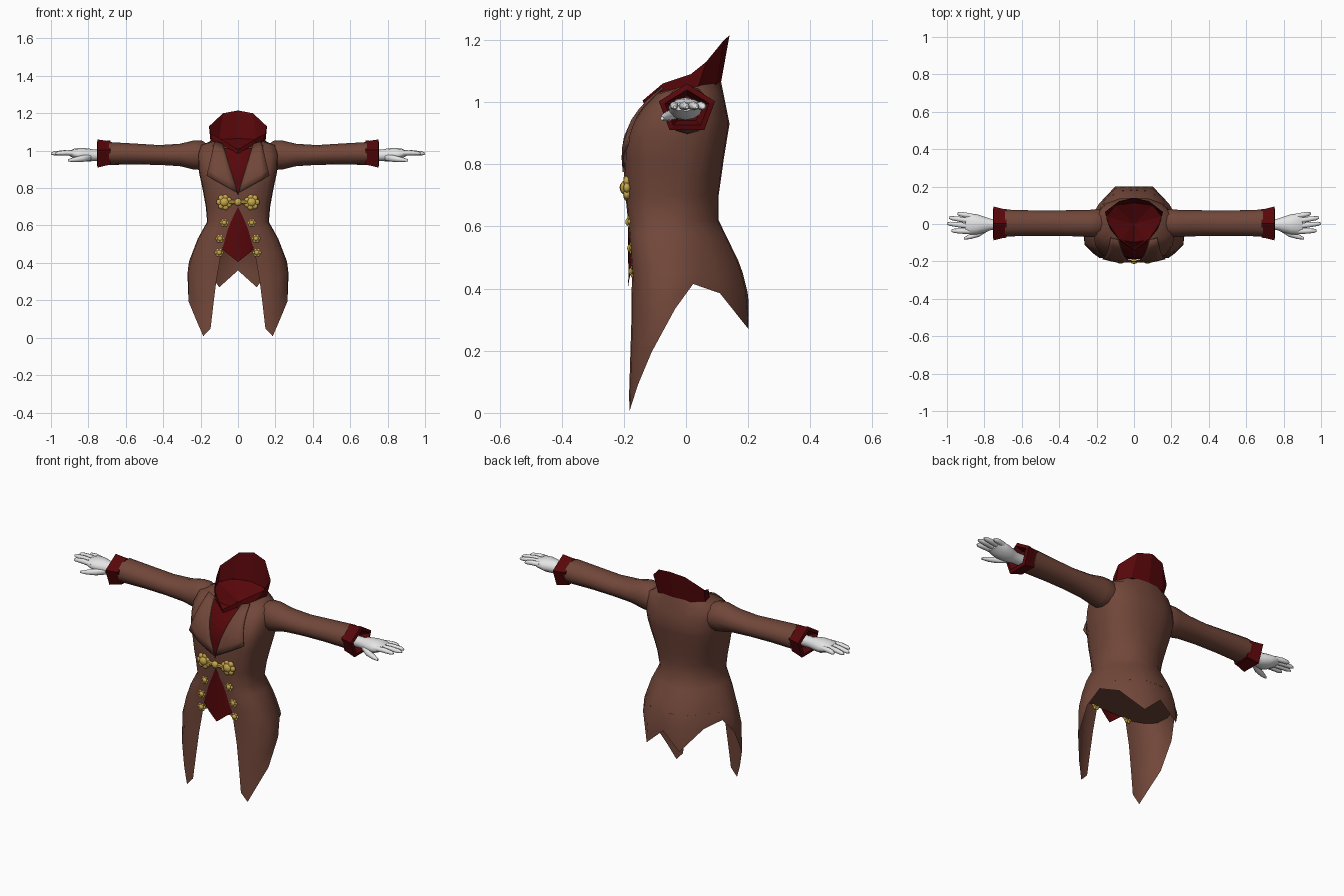
import bpy, bmesh, math
from mathutils import Vector, Matrix

if "Cube" in bpy.data.objects:
    bpy.data.objects.remove(bpy.data.objects["Cube"], do_unlink=True)


def material(name, rgb):
    m = bpy.data.materials.new(name)
    m.use_nodes = True
    m.diffuse_color = (*rgb, 1)
    m.node_tree.nodes["Principled BSDF"].inputs["Base Color"].default_value = (*rgb, 1)
    return m


BROWN = material("coat brown", (0.165, 0.062, 0.041))
RED = material("dark red", (0.095, 0.002, 0.003))
GOLD = material("gold", (0.58, 0.39, 0.07))
WHITE = material("glove white", (0.78, 0.78, 0.78))


def finish(name, bm, mat, smooth=None, mirror=True):
    bmesh.ops.remove_doubles(bm, verts=bm.verts, dist=0.0005)
    bmesh.ops.recalc_face_normals(bm, faces=bm.faces)
    me = bpy.data.meshes.new(name)
    bm.to_mesh(me)
    bm.free()
    me.materials.append(mat)
    ob = bpy.data.objects.new(name, me)
    bpy.context.collection.objects.link(ob)
    if mirror:
        ob.modifiers.new("mirror", "MIRROR").merge_threshold = 0.001
    if smooth:
        bpy.ops.object.select_all(action="DESELECT")
        ob.select_set(True)
        bpy.context.view_layer.objects.active = ob
        bpy.ops.object.shade_smooth_by_angle(angle=math.radians(smooth))
    return ob


def grid(bm, rows, closed=False):
    """Skin rows of points with quads."""
    vs = [[bm.verts.new(p) for p in r] for r in rows]
    n = len(rows[0])
    for a, b in zip(vs, vs[1:]):
        for i in range(n if closed else n - 1):
            j = (i + 1) % n
            bm.faces.new((a[i], a[j], b[j], b[i]))
    return vs


def tube(bm, rings, sides):
    """Capped tube along x from (x, y, z, radius_y, radius_z) rings."""
    rows = [[(x, y + ry * math.sin(math.tau * i / sides), z + rz * math.cos(math.tau * i / sides))
             for i in range(sides)] for x, y, z, ry, rz in rings]
    vs = grid(bm, rows, True)
    bm.faces.new(vs[0])
    bm.faces.new(vs[-1])


def interp(table, t):
    if t <= table[0][0]:
        return table[0][1]
    for (a, p), (b, q) in zip(table, table[1:]):
        if t <= b:
            return p + (q - p) * (t - a) / (b - a)
    return table[-1][1]


# Coat measurements by height: half width, front, back, opening edge
WIDTH = [(0, .27), (.34, .27), (.4, .265), (.53, .215), (.62, .165), (.7, .172), (.8, .19),
         (.9, .212), (.98, .215), (1.03, .2), (1.06, .165)]
FRONT = [(0, -.185), (.42, -.172), (.62, -.187), (.75, -.2), (.88, -.195), (.95, -.165),
         (1, -.125), (1.05, -.07)]
BACK = [(.27, .207), (.38, .2), (.47, .178), (.62, .105), (.7, .105), (.82, .122), (.93, .14), (1.04, .118)]
EDGE = [(0, .15), (.07, .145), (.39, .105), (.47, .085), (.6, .048), (.7, 0), (.78, 0), (1.04, .08)]
# Cross-section from front to back, and how much squarer it gets at the shoulder blades
ROUND = [(0, -1), (.6, -.98), (.82, -.85), (.98, -.62), (1, -.2), (.92, .12), (.7, .55), (.37, .97), (0, 1)]
SQUARE = [0, 0, 0, 0, .2, .36, .24, 0, 0]
HEM = [.05, .008, .09, .195, .335, .415, .385, .27, .36]
NECK = [(.07, -.085, 1.03), (.09, -.07, 1.035), (.12, -.03, 1.045), (.13, -.01, 1.05), (.14, .02, 1.052),
        (.143, .045, 1.055), (.115, .087, 1.06), (.06, .107, 1.065), (0, .113, 1.065)]


def coat_point(k, z):
    u, v = ROUND[k]
    v += SQUARE[k] * interp([(.62, 0), (.85, 1)], z)
    w, edge = interp(WIDTH, z), interp(EDGE, z)
    x = edge if k == 0 else (edge + .82 * w) / 2 if k == 1 else u * w
    y = -v * interp(FRONT, z) if v < 0 else v * interp(BACK, z)
    return Vector((x, y, z))


def coat_front(x, z):
    pts = [coat_point(k, z) for k in range(5)]
    return interp([(p.x, p.y) for p in pts], x)


# Coat body with pointed tails, closed up to the neck
bm = bmesh.new()
cols = range(len(ROUND))
levels = [1.03, .98, .93, .88, .82, .76, .7, .62, .575, .53, .49, .45]
rows = [NECK] + [[coat_point(k, z) for k in cols] for z in levels]
rows += [[coat_point(k, .45 + (HEM[k] - .45) * t) for k in cols] for t in (.35, .7, 1)]
grid(bm, rows)
finish("coat_body", bm, BROWN, 50)

# Underside closing the coat between the tails
bm = bmesh.new()
rim = [coat_point(k, .455) for k in cols]
grid(bm, [rim, [(0, p.y, p.z) for p in rim]])
finish("coat_underside", bm, BROWN)

# Lapels folded over the chest
bm = bmesh.new()
rows = []
for j in range(7):
    t = j / 6
    inner = Vector((.003, .775)).lerp(Vector((.083, 1.04)), t)
    outer = Vector((.168, .866)).lerp(Vector((.125, 1.05)), t)
    row = []
    for i in range(5):
        p = inner.lerp(outer, i / 4)
        row.append((p.x, coat_front(p.x, p.y) - .005 - .018 * (1 - .7 * t) * i / 4, p.y))
    rows.append(row)
grid(bm, rows)
lapel = finish("lapels", bm, BROWN, 40)
lapel.modifiers.new("thickness", "SOLIDIFY").thickness = .006

# Waistcoat front showing through the opening
bm = bmesh.new()
offset = [(.405, -.014), (.6, -.002), (.72, .01), (1.01, .012)]
rows = []
for j in range(15):
    row = []
    for i in range(5):
        x = .1 * i / 4
        low = .405 + .8 * x
        z = low + (1.015 - low) * j / 14
        row.append((x, interp(FRONT, z) + interp(offset, z) + 2.6 * x * x, z))
    rows.append(row)
grid(bm, rows)
finish("waistcoat", bm, RED, 40)

# Tall flared collar with a closed neck
bm = bmesh.new()
top = [(0, -.14, 1.005), (.085, -.075, 1.06), (.143, .015, 1.09), (.155, .065, 1.13), (.08, .122, 1.2), (0, .14, 1.215)]
base = [(0, -.13, .985), (.075, -.09, 1.025), (.125, -.03, 1.04), (.147, .04, 1.05), (.1, .1, 1.06), (0, .113, 1.065)]
grid(bm, [top, base, [(0, 0, 1)] * 6])
finish("collar", bm, RED)

# Sleeves
bm = bmesh.new()
tube(bm, [(.13, .01, .97, .05, .04), (.19, .005, .975, .074, .078), (.235, .003, .977, .073, .078),
          (.31, .004, .977, .07, .06), (.42, .005, .977, .068, .053), (.55, .005, .982, .068, .056),
          (.69, .005, .985, .072, .061)], 12)
finish("sleeves", bm, BROWN, 50)

# Flared five-sided cuffs, hollow at the wrist
bm = bmesh.new()
tube(bm, [(.683, .003, .983, .08, .072), (.705, .003, .98, .083, .073), (.75, .003, .977, .095, .083),
          (.755, .003, .977, .075, .063), (.72, .003, .977, .05, .045)], 5)
finish("cuffs", bm, RED)

# Gloved hands
bm = bmesh.new()
tube(bm, [(.7, -.003, .975, .028, .03), (.765, -.003, .975, .03, .03), (.8, -.003, .977, .042, .035),
          (.84, -.002, .979, .054, .036), (.875, 0, .984, .056, .027), (.9, 0, .986, .05, .014)], 12)
for base_y, tip_x, tip_y in [(.041, .945, .056), (.015, .99, .034), (-.013, 1, .003), (-.04, .976, -.036)]:
    path = [(0, 1, .987), (.5, 1, .989), (.88, .8, .986), (1, .35, .984)]
    tube(bm, [(.865 + (tip_x - .865) * t, base_y + (tip_y - base_y) * t, z, .014 * s, .0135 * s)
              for t, s, z in path], 8)
tube(bm, [(.785, -.025, .965, .016, .018), (.83, -.052, .958, .017, .018),
          (.875, -.067, .952, .014, .013), (.91, -.077, .948, .006, .006)], 8)
finish("hands", bm, WHITE, 60)


# Gold fastenings
def bead(bm, x, y, z, r):
    bmesh.ops.create_icosphere(bm, subdivisions=2, radius=r,
                               matrix=Matrix.Translation((x, y, z)) @ Matrix.Diagonal((1, .7, 1, 1)))


def rosette(bm, x, z, r, petals):
    y = coat_front(x, z) + .003
    bead(bm, x, y - .005, z, r * .58)
    for i in range(petals):
        a = math.tau * i / petals
        bead(bm, x + r * .64 * math.cos(a), y, z + r * .64 * math.sin(a), r * .4)


bm = bmesh.new()
for x, z in [(.073, .615), (.096, .53), (.101, .455)]:
    rosette(bm, x, z, .023, 6)
finish("buttons", bm, GOLD, 30)

bm = bmesh.new()
rosette(bm, .073, .725, .042, 7)
tube(bm, [(.01, -.201, .725, .006, .007), (.03, -.2, .725, .007, .012), (.05, -.198, .725, .006, .007)], 6)
finish("clasp_rosettes", bm, GOLD, 30)

bm = bmesh.new()
bead(bm, 0, -.2, .725, .02)
finish("clasp_centre", bm, GOLD, 30, mirror=False)
